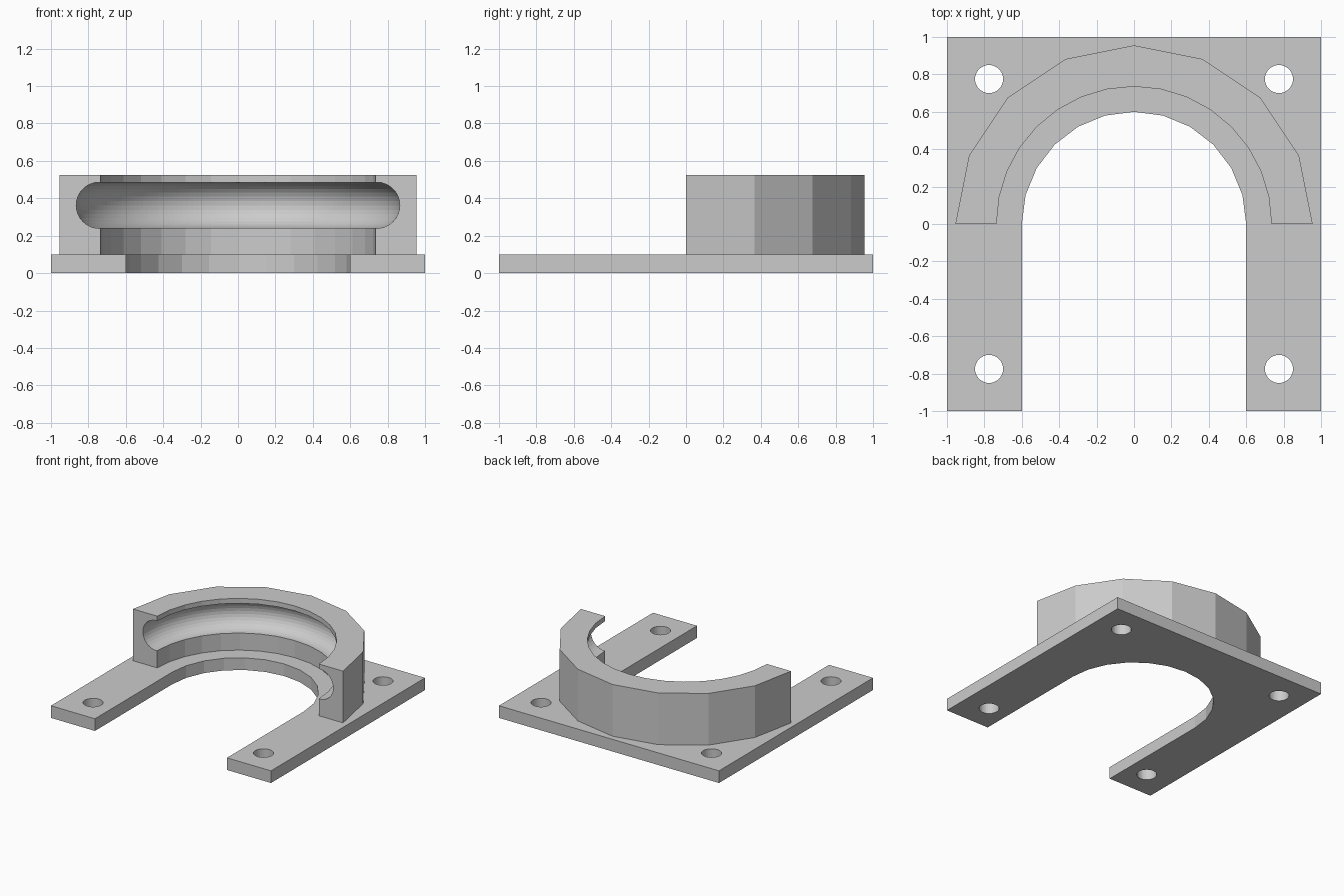
import bpy, bmesh
from math import sin, cos, pi

if "Cube" in bpy.data.objects:
    bpy.data.objects.remove(bpy.data.objects["Cube"])


def arc(radius, sides, start=0.0, end=pi):
    """Points along an arc, split into the given number of sides."""
    return [(radius * cos(start + (end - start) * i / sides),
             radius * sin(start + (end - start) * i / sides))
            for i in range(sides + 1)]


def prism(name, outline, z0, z1):
    """Extrude a flat outline from z0 up to z1."""
    bm = bmesh.new()
    face = bm.faces.new([bm.verts.new((x, y, z0)) for x, y in outline])
    top = bmesh.ops.extrude_face_region(bm, geom=[face])["geom"]
    bmesh.ops.translate(bm, vec=(0, 0, z1 - z0),
                        verts=[v for v in top if isinstance(v, bmesh.types.BMVert)])
    bmesh.ops.recalc_face_normals(bm, faces=bm.faces)
    mesh = bpy.data.meshes.new(name)
    bm.to_mesh(mesh)
    bm.free()
    obj = bpy.data.objects.new(name, mesh)
    bpy.context.collection.objects.link(obj)
    return obj


def cut(target, cutter):
    mod = target.modifiers.new("cut", 'BOOLEAN')
    mod.operation = 'DIFFERENCE'
    mod.solver = 'EXACT'
    mod.object = cutter
    cutter.hide_render = True
    cutter.display_type = 'WIRE'


# Base plate with U-shaped opening
outline = [(0.6, -1), (1, -1), (1, 1), (-1, 1), (-1, -1), (-0.6, -1)]
plate = prism("base_plate", outline + arc(0.6, 12, pi, 0), 0, 0.1)

# Screw holes in the four corners
for sx in (-1, 1):
    for sy in (-1, 1):
        bpy.ops.mesh.primitive_cylinder_add(vertices=32, radius=0.075, depth=0.4,
                                            location=(0.775 * sx, 0.775 * sy, 0.05))
        hole = bpy.context.object
        hole.name = "screw_hole_cutter"
        cut(plate, hole)

# Half collar: faceted outside, finer inside
collar = prism("half_collar", arc(0.955, 8) + arc(0.735, 16, pi, 0), 0.1, 0.525)

# Round groove inside the collar
bpy.ops.mesh.primitive_torus_add(major_radius=0.742, minor_radius=0.123,
                                 major_segments=180, minor_segments=32,
                                 location=(0, 0, 0.3625))
groove = bpy.context.object
groove.name = "groove_cutter"
cut(collar, groove)
